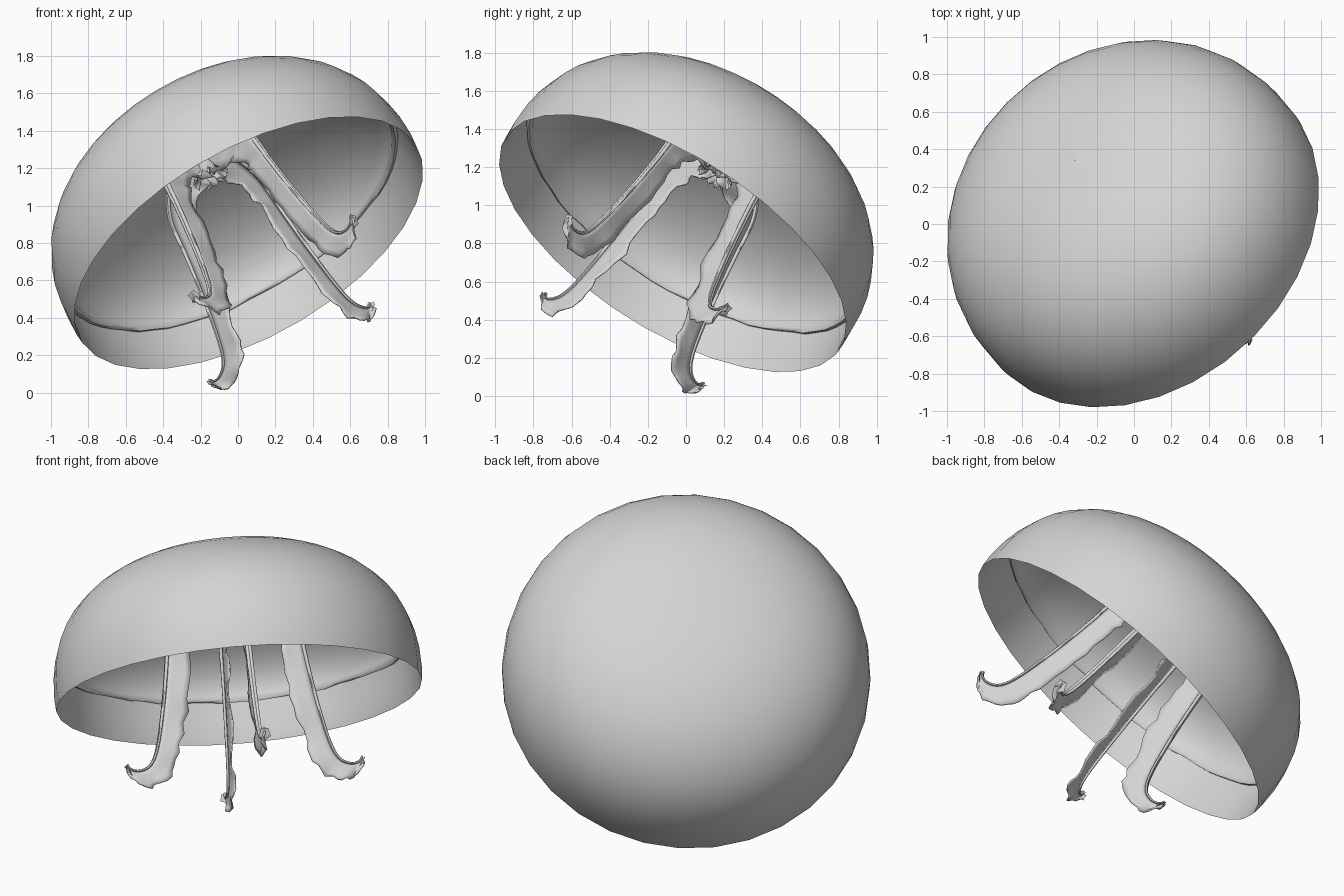
import bpy, math, random
from mathutils import Vector, Matrix

random.seed(4)
if "Cube" in bpy.data.objects:
    bpy.data.objects.remove(bpy.data.objects["Cube"])

grey = bpy.data.materials.new("pale_grey")
grey.use_nodes = True
GREY = (0.66, 0.66, 0.66, 1)
grey.diffuse_color = GREY
grey.node_tree.nodes["Principled BSDF"].inputs["Base Color"].default_value = GREY

# Tilted body frame: local z is the bell axis, local x points along the first arm
axis = Vector((-0.438, 0.481, 0.759)).normalized()
side = Vector((0.568, -0.523, 0.64))
side = (side - axis * side.dot(axis)).normalized()
FRAME = Matrix((side, axis.cross(side), axis)).transposed().to_4x4()
FRAME.translation = (0.055, -0.068, 0.804)


def make(name, verts, faces, turn=0.0, angle=60):
    mesh = bpy.data.meshes.new(name)
    mesh.from_pydata(verts, [], faces)
    mesh.materials.append(grey)
    obj = bpy.data.objects.new(name, mesh)
    bpy.context.collection.objects.link(obj)
    obj.matrix_world = FRAME @ Matrix.Rotation(turn, 4, "Z")
    bpy.ops.object.select_all(action="DESELECT")
    obj.select_set(True)
    bpy.context.view_layer.objects.active = obj
    bpy.ops.object.shade_smooth_by_angle(angle=math.radians(angle))
    return obj


def grid_faces(rows, cols, wrap=False):
    faces = []
    for i in range(rows - 1):
        for j in range(cols if wrap else cols - 1):
            k = (j + 1) % cols
            faces.append((i * cols + j, (i + 1) * cols + j,
                          (i + 1) * cols + k, i * cols + k))
    return faces


def lathe(name, profile, steps=32, wobble=None):
    verts = []
    for i, (r, h) in enumerate(profile):
        for j in range(steps):
            t = math.tau * j / steps
            dh = wobble(i, j) if wobble else 0
            verts.append((r * math.cos(t), r * math.sin(t), h + dh))
    return make(name, verts, grid_faces(len(profile), steps, True))


def dome(radius, height, base, power, steps):
    """Rounded dome profile from apex to base."""
    pts = []
    for i in range(steps + 1):
        t = math.pi / 2 * i / steps
        pts.append((max(radius * math.sin(t) ** (2 / power), 0.001),
                    base + height * max(math.cos(t), 0) ** (2 / power)))
    return pts


def smooth_path(points, sub):
    """Catmull-Rom resampling of a list of vectors."""
    out = []
    n = len(points)
    for i in range(n - 1):
        a, b, c, d = (points[min(max(k, 0), n - 1)] for k in range(i - 1, i + 3))
        for s in range(sub):
            t = s / sub
            out.append(0.5 * (2 * b + (c - a) * t + (2 * a - 5 * b + 4 * c - d) * t * t
                              + (3 * b - a - 3 * c + d) * t ** 3))
    return out + [points[-1]]


# Bell: outer dome and plain inner wall of the rim
outer = dome(1.043, 0.79, 0.06, 2.35, 14)
lathe("bell", outer + [(1.038, -0.005), (1.03, 0.03), (1.022, 0.12), (1.012, 0.25)])

# Underside of the bell: deep vault with a puckered lip
lip = [random.uniform(-0.007, 0.007) for _ in range(64)]
vault = dome(0.975, 0.47, 0.26, 1.9, 12)
lathe("bell_underside", vault + [(0.972, 0.24), (0.985, 0.225), (1.003, 0.232), (1.015, 0.258)],
      64, lambda i, j: lip[j] if i > len(vault) else 0)

# Arm profile: outer radius, outer height, inner radius, inner height
ARM = [(0.10, 0.66, 0.0, 0.47), (0.27, 0.60, 0.06, 0.45), (0.36, 0.48, 0.16, 0.43),
       (0.385, 0.34, 0.23, 0.36), (0.395, 0.24, 0.26, 0.24), (0.435, -0.02, 0.29, -0.02),
       (0.49, -0.28, 0.36, -0.28), (0.54, -0.395, 0.41, -0.44), (0.605, -0.43, 0.52, -0.52),
       (0.655, -0.42, 0.62, -0.505), (0.675, -0.39, 0.685, -0.43)]
cord_path = smooth_path([Vector((a, 0, b)) for a, b, c, d in ARM], 4)
frill_path = smooth_path([Vector((c, 0, d)) for a, b, c, d in ARM], 4)
ROWS = len(cord_path)


def cord(name, turn, offset):
    """Tapered tube along the outer edge of an arm."""
    verts, sides = [], 6
    for i, p in enumerate(cord_path):
        along = (cord_path[min(i + 1, ROWS - 1)] - cord_path[max(i - 1, 0)]).normalized()
        across = along.cross(Vector((0, 1, 0)))
        taper = 1 - 0.6 * i / ROWS
        for j in range(sides):
            t = math.tau * j / sides
            verts.append(p + 0.014 * taper * (across * math.cos(t) + Vector((0, 1, 0)) * math.sin(t))
                         + Vector((0, offset * taper, 0)))
    make(name, verts, grid_faces(ROWS, sides, True), turn)


def blade(name, turn):
    """Thin sheet from the cord to a ruffled inner edge."""
    verts, cols = [], 5
    for i in range(ROWS):
        phase = random.uniform(-0.6, 0.6)
        ragged = random.uniform(-0.10, 0.10)
        tip = max(0, i / ROWS - 0.8) * 5
        for j in range(cols):
            f = j / (cols - 1)
            p = cord_path[i].lerp(frill_path[i], f * (1 + ragged * f))
            p.y += (0.012 + 0.018 * tip) * f * f * math.sin(i * 1.1 + phase)
            verts.append(p)
    obj = make(name, verts, grid_faces(ROWS, cols), turn, 50)
    thick = obj.modifiers.new("thickness", "SOLIDIFY")
    thick.thickness = 0.008
    thick.offset = 0


def tip_tuft(name, turn):
    """Small ragged fan at the curled end of an arm."""
    verts, spokes = [], 10
    for r in (0.004, 0.016, 0.028):
        for j in range(spokes):
            t = math.tau * j / spokes
            k = r * (1 + 0.35 * (j % 2))
            verts.append((0.67 + 0.5 * k * math.cos(t) + random.uniform(-0.005, 0.005),
                          k * math.sin(t), -0.425 + k * math.cos(t)))
    make(name, verts, grid_faces(3, spokes, True), turn, 40)


# Four arms around the axis
for n, label in enumerate(("front", "left", "back", "right")):
    angle = n * math.pi / 2
    cord(label + "_arm_cord_a", angle, 0.012)
    cord(label + "_arm_cord_b", angle, -0.012)
    blade(label + "_arm_blade", angle)
    tip_tuft(label + "_arm_tip", angle)

# Ruffled mouth where the arms meet
lathe("mouth_frill", [(0.03, 0.68), (0.045, 0.55), (0.07, 0.48), (0.10, 0.455)], 32,
      lambda i, j: 0.004 * i * (-1) ** j)
